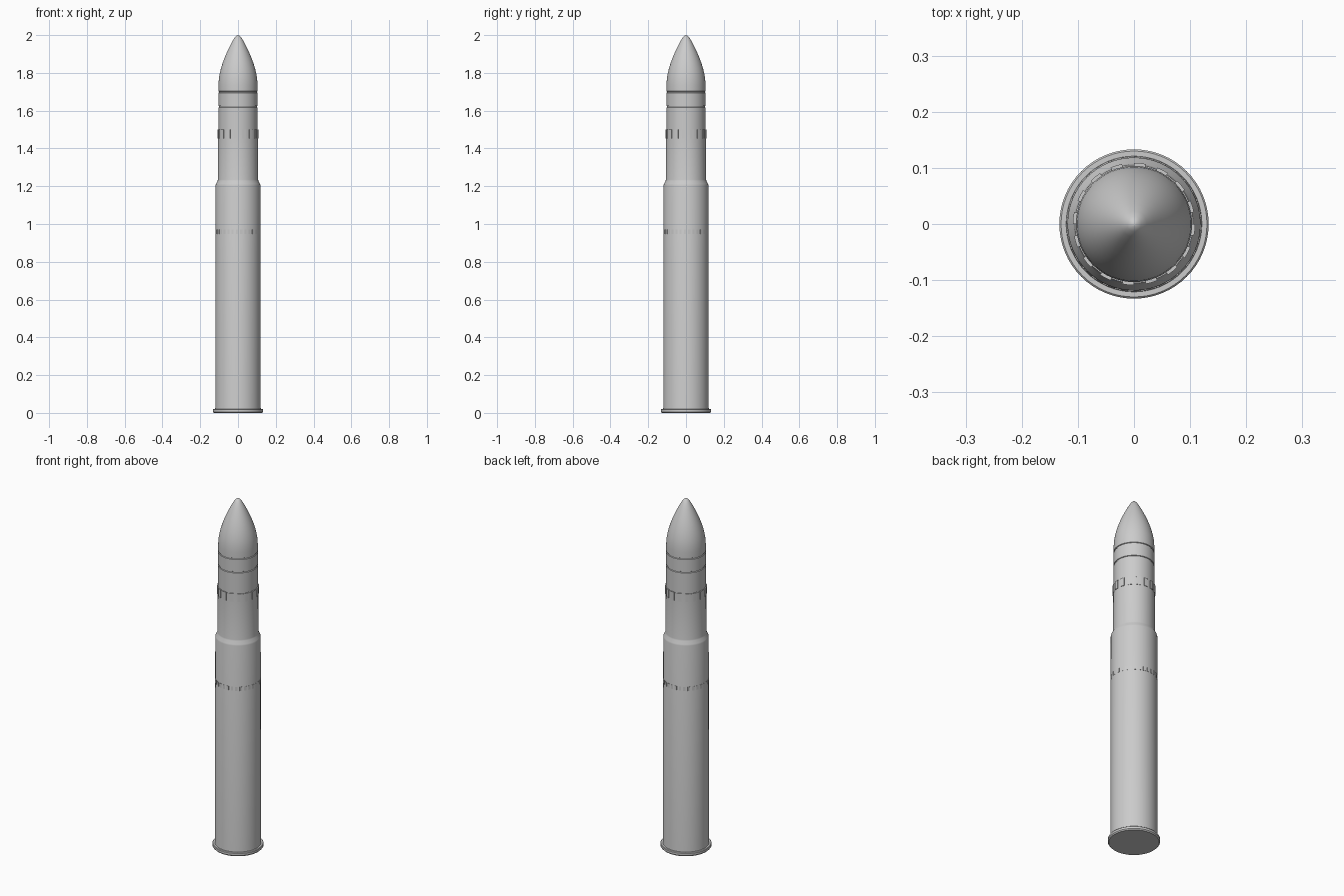
import bpy, bmesh, math

if "Cube" in bpy.data.objects:
    bpy.data.objects.remove(bpy.data.objects["Cube"])


def finish(name, bm, angle=30):
    bmesh.ops.remove_doubles(bm, verts=bm.verts, dist=1e-6)
    bmesh.ops.recalc_face_normals(bm, faces=bm.faces)
    mesh = bpy.data.meshes.new(name)
    bm.to_mesh(mesh)
    bm.free()
    ob = bpy.data.objects.new(name, mesh)
    bpy.context.collection.objects.link(ob)
    bpy.ops.object.select_all(action='DESELECT')
    ob.select_set(True)
    bpy.context.view_layer.objects.active = ob
    bpy.ops.object.shade_smooth_by_angle(angle=math.radians(angle))
    return ob


def lathe(name, profile, segments=64):
    """Spin an (r, z) profile around the z axis."""
    bm = bmesh.new()
    verts = [bm.verts.new((r, 0, z)) for r, z in profile]
    edges = [bm.edges.new(pair) for pair in zip(verts, verts[1:])]
    bmesh.ops.spin(bm, geom=verts + edges, axis=(0, 0, 1), cent=(0, 0, 0),
                   angle=math.tau, steps=segments, use_merge=True)
    return finish(name, bm)


def toothed_band(name, count, r_in, r_out, z0, z1, steps=2):
    """Ring of raised curved pads, each as wide as the gap beside it."""
    bm = bmesh.new()
    pitch = math.tau / count
    for k in range(count):
        rings = []
        for s in range(steps + 1):
            a = pitch * (k - 0.5 + 0.5 * s / steps)
            c, n = math.cos(a), math.sin(a)
            rings.append([bm.verts.new((r * c, r * n, z)) for r, z in
                          ((r_in, z0), (r_out, z0), (r_out, z1), (r_in, z1))])
        for p, q in zip(rings, rings[1:]):
            for i in range(4):
                j = (i + 1) % 4
                bm.faces.new((p[i], p[j], q[j], q[i]))
        bm.faces.new(rings[0])
        bm.faces.new(rings[-1])
    return finish(name, bm)


# Cartridge case: rim, extractor step, body, shoulder and neck
lathe("cartridge_case", [
    (0, 0), (0.128, 0), (0.133, 0.006), (0.133, 0.018), (0.130, 0.021),
    (0.121, 0.021), (0.120, 0.030), (0.1185, 1.205), (0.1165, 1.213),
    (0.108, 1.228), (0.1065, 1.235), (0.1055, 1.497), (0.102, 1.497)])

# Projectile: cylindrical body with two grooves and a rounded ogive nose
lathe("projectile", [
    (0, 1.40), (0.1035, 1.40), (0.1035, 1.617), (0.100, 1.619),
    (0.100, 1.624), (0.1035, 1.626), (0.1035, 1.694), (0.100, 1.696),
    (0.100, 1.701), (0.1035, 1.703), (0.1035, 1.735), (0.1015, 1.767),
    (0.097, 1.795), (0.090, 1.825), (0.0815, 1.852), (0.072, 1.878),
    (0.061, 1.904), (0.049, 1.930), (0.036, 1.956), (0.023, 1.979),
    (0.013, 1.993), (0.005, 1.999), (0, 2.0)])

# Crimp pads around the case mouth
toothed_band("crimp_band", 16, 0.102, 0.109, 1.453, 1.500)

# Fine knurled ring on the case body
toothed_band("knurled_ring", 32, 0.116, 0.1203, 0.947, 0.970)
